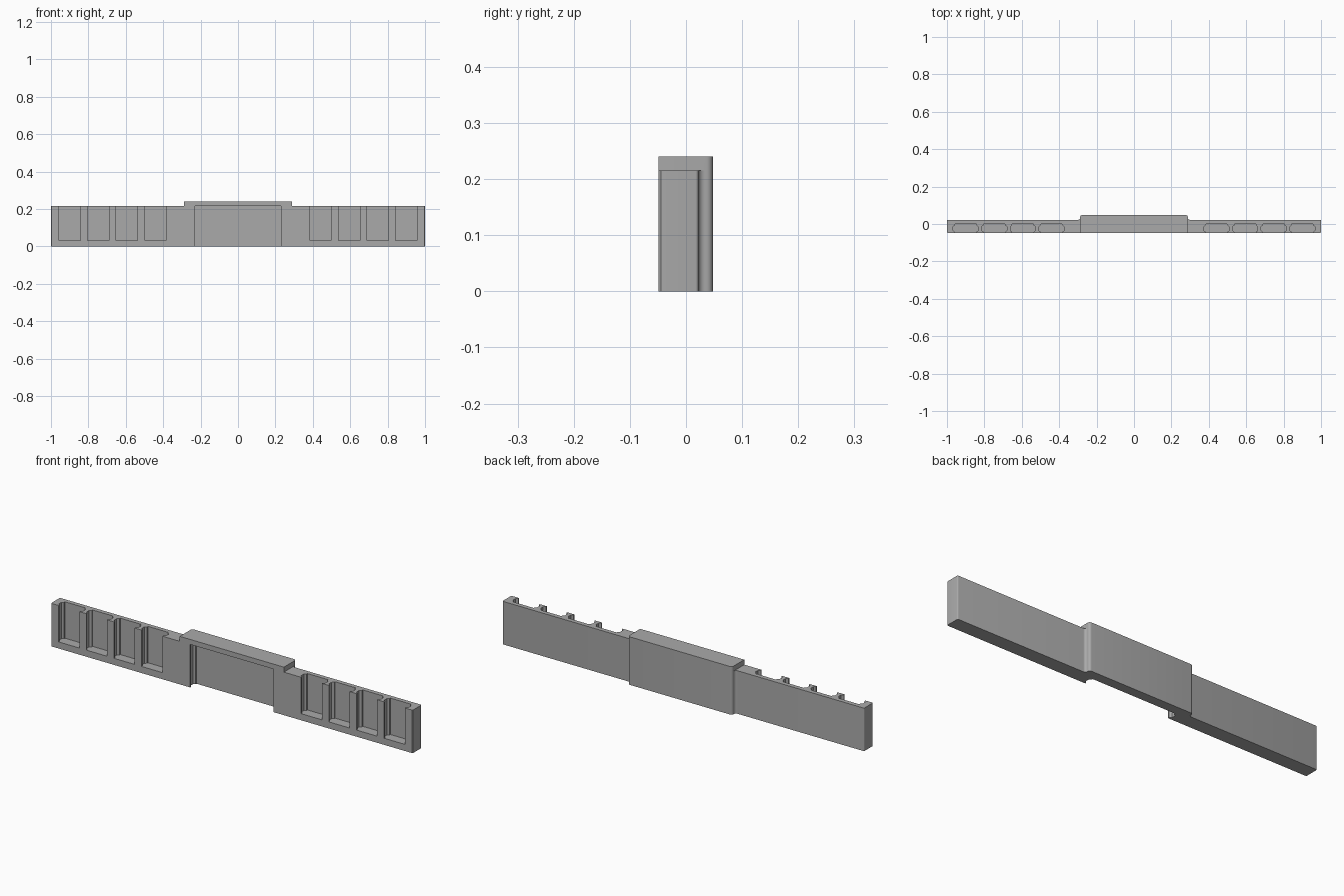
import bpy, bmesh
from math import cos, sin, pi, radians

if "Cube" in bpy.data.objects:
    bpy.data.objects.remove(bpy.data.objects["Cube"])

FRONT, WING_BACK, BACK = -0.049, 0.022, 0.048
WING_TOP, TOP = 0.215, 0.24
HALF = 0.288   # half width of the thick centre block

grey = bpy.data.materials.new("plain grey")
grey.use_nodes = True
grey.diffuse_color = (0.4, 0.4, 0.4, 1)
grey.node_tree.nodes["Principled BSDF"].inputs["Base Color"].default_value = (0.4, 0.4, 0.4, 1)


def prism(name, half_outline, z0, z1, x=0):
    """Extrude a plan outline mirrored about its own centre line."""
    outline = half_outline + [(-px, py) for px, py in reversed(half_outline)]
    bm = bmesh.new()
    face = bm.faces.new([bm.verts.new((px + x, py, z0)) for px, py in outline])
    top = bmesh.ops.extrude_face_region(bm, geom=[face])["geom"]
    bmesh.ops.translate(bm, vec=(0, 0, z1 - z0),
                        verts=[v for v in top if isinstance(v, bmesh.types.BMVert)])
    bmesh.ops.recalc_face_normals(bm, faces=bm.faces)
    mesh = bpy.data.meshes.new(name)
    bm.to_mesh(mesh)
    bm.free()
    mesh.materials.append(grey)
    obj = bpy.data.objects.new(name, mesh)
    bpy.context.collection.objects.link(obj)
    return obj


def arc(cx, cy, r, a0, a1, steps=6):
    angles = [radians(a0 + (a1 - a0) * i / steps) for i in range(steps + 1)]
    return [(cx + r * cos(a), cy + r * sin(a)) for a in angles]


def combine(target, other, operation):
    mod = target.modifiers.new(operation.lower(), "BOOLEAN")
    mod.operation, mod.solver, mod.object = operation, "EXACT", other
    bpy.context.view_layer.objects.active = target
    bpy.ops.object.modifier_apply(modifier=mod.name)
    bpy.data.objects.remove(other)


def slot(name, half, z0, z1, x=0):
    """Cutter with a narrow mouth and a wider, bevelled inside."""
    wide = half + 0.01
    return prism(name, [(half, -0.08), (half, -0.043), (wide, -0.035),
                        (wide, -0.014), (half, -0.006), (half, 0.0)], z0, z1, x)


# Long slab forming both wings, with fillets running up to the centre block
r = 0.012
body = prism("connector_bar",
             [(0.996, FRONT), (1, FRONT + 0.004)]
             + arc(0.995, WING_BACK - 0.005, 0.005, 0, 90, 3)
             + arc(HALF + r, WING_BACK + r, r, 270, 180)
             + [(HALF - 0.02, WING_BACK + r)], 0, WING_TOP)

# Thicker and taller centre block with rounded back corners
centre = prism("centre_block", [(HALF, FRONT)] + arc(HALF - r, BACK - r, r, 0, 90), 0, TOP)
combine(body, centre, "UNION")

# Wide front recess, open at the bottom and closed by the top lip
combine(body, slot("recess_cutter", 0.23, -0.1, WING_TOP), "DIFFERENCE")

# Row of four pockets on each wing, open at the top
for side in (-1, 1):
    for i in range(4):
        x = side * (0.441 + 0.153 * i)
        combine(body, slot("pocket_cutter", 0.057, 0.033, 0.3, x), "DIFFERENCE")

bpy.ops.object.select_all(action="DESELECT")
body.select_set(True)
bpy.context.view_layer.objects.active = body
bpy.ops.object.shade_smooth_by_angle(angle=radians(35))
